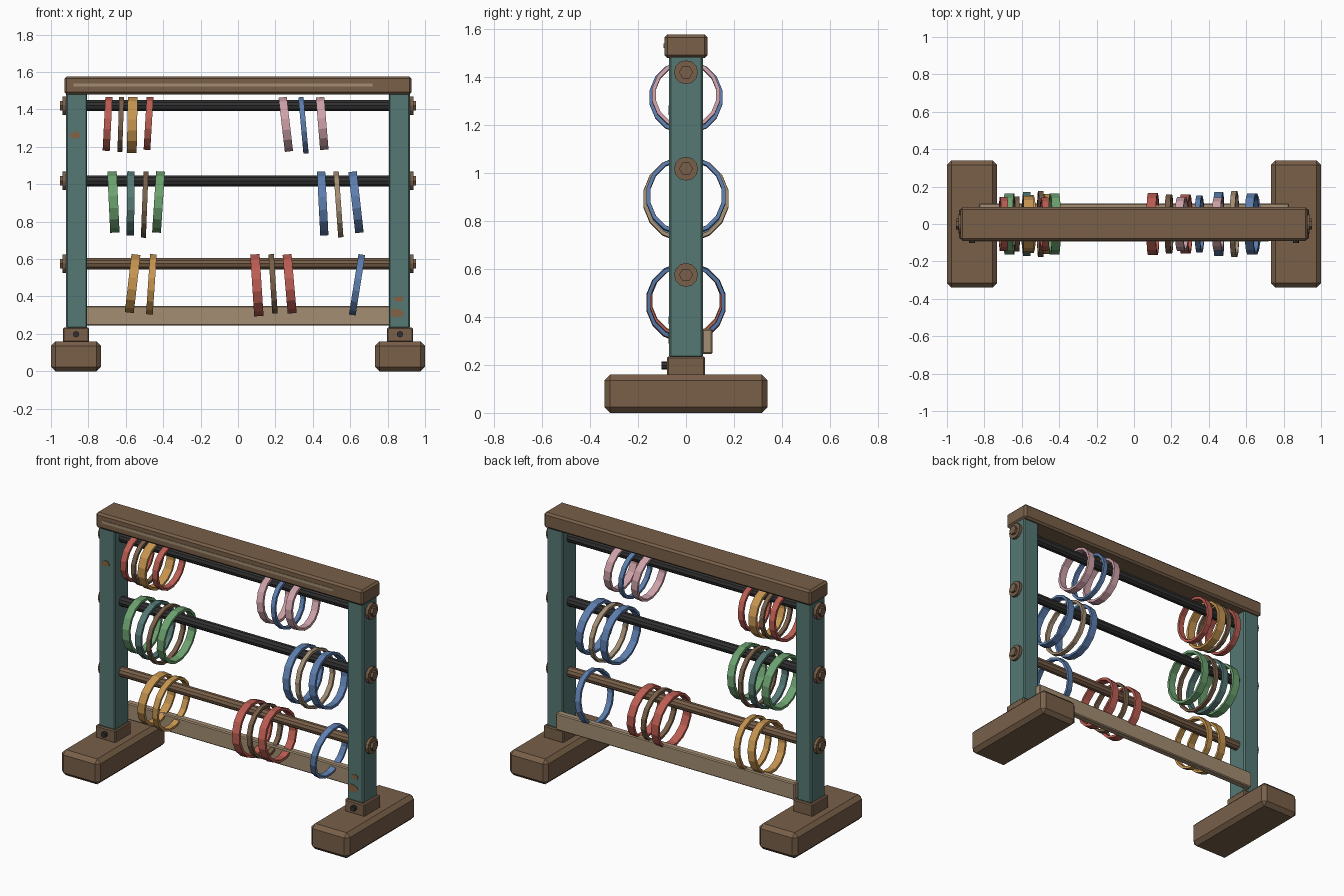
import bpy, bmesh, math, random
from mathutils import Matrix

random.seed(4)
if "Cube" in bpy.data.objects:
    bpy.data.objects.remove(bpy.data.objects["Cube"])


def material(name, rgb):
    m = bpy.data.materials.new(name)
    m.use_nodes = True
    m.diffuse_color = (*rgb, 1)
    m.node_tree.nodes["Principled BSDF"].inputs["Base Color"].default_value = (*rgb, 1)
    return m


MATS = {
    "brown": material("brown wood", (0.19, 0.115, 0.066)),
    "tan": material("pale wood", (0.37, 0.27, 0.17)),
    "teal": material("teal paint", (0.09, 0.19, 0.175)),
    "dark": material("dark metal", (0.03, 0.03, 0.03)),
    "rust": material("bare chip", (0.23, 0.12, 0.06)),
    "red": material("red", (0.5, 0.11, 0.085)),
    "orange": material("orange", (0.57, 0.3, 0.08)),
    "pink": material("pink", (0.62, 0.36, 0.4)),
    "blue": material("blue", (0.11, 0.21, 0.43)),
    "green": material("green", (0.15, 0.36, 0.16)),
}


def finish(name, bm, color):
    bmesh.ops.recalc_face_normals(bm, faces=bm.faces)
    me = bpy.data.meshes.new(name)
    bm.to_mesh(me)
    bm.free()
    me.materials.append(MATS[color])
    ob = bpy.data.objects.new(name, me)
    bpy.context.collection.objects.link(ob)
    return ob


def box(name, x, y, z, color, bevel=0.0):
    """Box from (low, high) ranges, with an optional chamfer."""
    bm = bmesh.new()
    bmesh.ops.create_cube(bm, size=1)
    for v in bm.verts:
        for i, (lo, hi) in enumerate((x, y, z)):
            v.co[i] = lo if v.co[i] < 0 else hi
    if bevel:
        bmesh.ops.bevel(bm, geom=bm.edges[:], offset=bevel, segments=1,
                        profile=0.5, affect='EDGES')
    return finish(name, bm, color)


def cylinder(name, centre, r, length, axis, color, sides):
    bm = bmesh.new()
    rot = Matrix.Rotation(math.pi / 2, 4, 'Y' if axis == 'X' else 'X')
    bmesh.ops.create_cone(bm, cap_ends=True, segments=sides, radius1=r, radius2=r,
                          depth=length, matrix=Matrix.Translation(centre) @ rot)
    return finish(name, bm, color)


def bangle(name, top_x, low_x, top, bottom, width, color):
    """Flat band hanging from a rod, leaning from low_x to top_x."""
    tilt = math.atan2(top_x - low_x, top - bottom)
    r = (top - bottom - width * abs(math.sin(tilt))) / 2 / math.cos(tilt)
    bm = bmesh.new()
    rows, sides = [], 16
    for k in range(sides):
        a = math.tau * (k + 0.5) / sides
        rows.append([bm.verts.new((x, q * math.cos(a), q * math.sin(a)))
                     for x, q in ((-width / 2, r), (width / 2, r),
                                  (width / 2, r - 0.016), (-width / 2, r - 0.016))])
    for k in range(sides):
        a, b = rows[k], rows[(k + 1) % sides]
        for j in range(4):
            n = (j + 1) % 4
            bm.faces.new((a[j], a[n], b[n], b[j]))
    ob = finish(name, bm, color)
    ob.location = ((top_x + low_x) / 2, 0, (top + bottom) / 2)
    ob.rotation_euler.y = tilt


def chip(name, x, z, w, h):
    """Ragged patch of missing paint on the front of a post."""
    bm = bmesh.new()
    pts = []
    for k in range(11):
        a, q = math.tau * k / 11, random.uniform(0.55, 1)
        pts.append(bm.verts.new((x + w * q * math.cos(a), -0.073, z + h * q * math.sin(a))))
    face = bm.faces.new(pts)
    out = bmesh.ops.extrude_face_region(bm, geom=[face])
    for v in out["geom"]:
        if isinstance(v, bmesh.types.BMVert):
            v.co.y += 0.005
    finish(name, bm, "rust")


ROD_Z = {"top": 1.42, "middle": 1.018, "bottom": 0.575}

# Side frames: foot, socket, post, bolt and rod end caps
for side, s in (("left", 1), ("right", -1)):
    def span(a, b):
        return tuple(sorted((s * a, s * b)))
    box(side + "_foot", span(0.733, 1), (-0.34, 0.34), (0, 0.16), "brown", 0.024)
    box(side + "_socket", span(0.797, 0.935), (-0.08, 0.08), (0.155, 0.235), "brown", 0.006)
    box(side + "_post", span(0.806, 0.92), (-0.07, 0.07), (0.23, 1.49), "teal", 0.008)
    cylinder(side + "_socket_bolt", (s * 0.866, -0.089, 0.198), 0.017, 0.025, 'Y', "dark", 8)
    for level, z in ROD_Z.items():
        cylinder(f"{side}_{level}_washer", (s * 0.927, 0, z), 0.05, 0.022, 'X', "brown", 12)
        cylinder(f"{side}_{level}_nut", (s * 0.94, 0, z), 0.029, 0.026, 'X', "brown", 6)

# Top rail with its inlaid stripe, and the back stretcher
box("top_rail", (-0.928, 0.928), (-0.09, 0.09), (1.48, 1.577), "brown", 0.012)
box("top_rail_stripe", (-0.88, 0.72), (-0.093, -0.088), (1.522, 1.539), "tan")
box("back_stretcher", (-0.83, 0.83), (0.066, 0.11), (0.245, 0.35), "tan", 0.006)

# Hanging rods
for level, z in ROD_Z.items():
    cylinder(level + "_rod", (0, 0, z), 0.031, 1.66, 'X',
             "brown" if level == "bottom" else "dark", 10)

# Chipped paint
chip("right_post_chip", -0.868, 1.265, 0.036, 0.026)
chip("left_post_chip_low", 0.855, 0.312, 0.042, 0.034)
chip("left_post_chip_high", 0.857, 0.385, 0.03, 0.02)

# Bangles: top x, lower x, bottom z, width, colour
ROWS = {
    "top": (1.47, [
        (-0.69, -0.705, 1.175, 0.038, "red"), (-0.622, -0.632, 1.17, 0.026, "brown"),
        (-0.563, -0.568, 1.163, 0.052, "orange"), (-0.47, -0.487, 1.18, 0.036, "red"),
        (0.238, 0.273, 1.17, 0.044, "pink"), (0.336, 0.364, 1.16, 0.028, "blue"),
        (0.438, 0.462, 1.18, 0.045, "pink")]),
    "middle": (1.073, [
        (-0.674, -0.658, 0.737, 0.05, "green"), (-0.572, -0.576, 0.722, 0.04, "teal"),
        (-0.492, -0.506, 0.71, 0.027, "brown"), (-0.414, -0.436, 0.737, 0.047, "green"),
        (0.444, 0.462, 0.722, 0.044, "blue"), (0.524, 0.55, 0.712, 0.028, "tan"),
        (0.612, 0.65, 0.735, 0.045, "blue")]),
    "bottom": (0.63, [
        (-0.545, -0.582, 0.308, 0.048, "orange"), (-0.452, -0.474, 0.3, 0.036, "orange"),
        (0.09, 0.112, 0.29, 0.05, "red"), (0.177, 0.198, 0.305, 0.029, "brown"),
        (0.262, 0.29, 0.305, 0.048, "red"), (0.663, 0.61, 0.295, 0.036, "blue")]),
}
for level, (top, rings) in ROWS.items():
    for i, (tx, lx, bottom, width, color) in enumerate(rings, 1):
        bangle(f"{level}_{color}_bangle_{i}", tx, lx, top, bottom, width, color)
